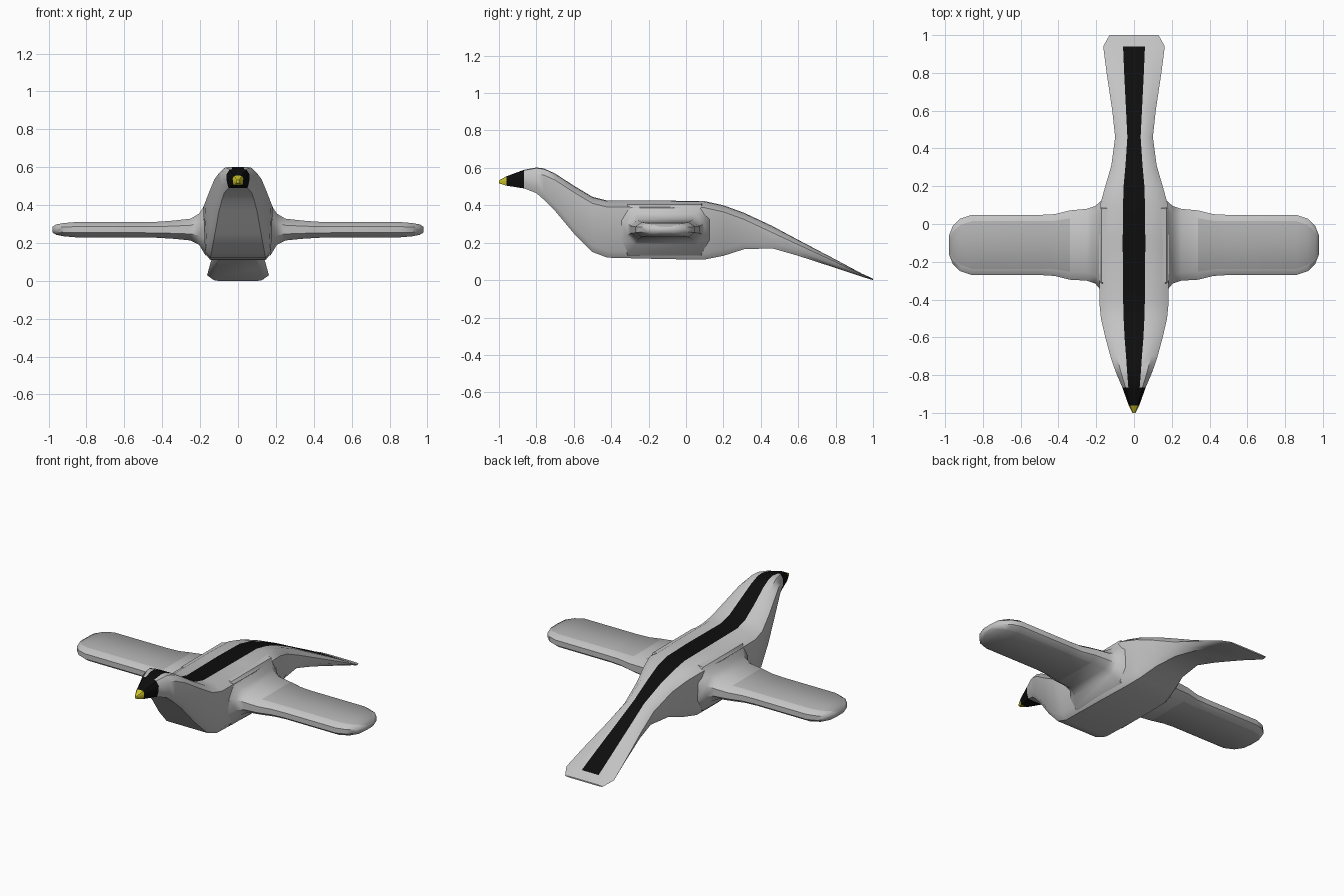
import bpy, bmesh, math

def material(name, rgb):
    m = bpy.data.materials.new(name)
    m.diffuse_color = (*rgb, 1)
    return m

GREY = material("feather grey", (0.55, 0.55, 0.55))
WING = material("wing grey", (0.42, 0.42, 0.42))
BLACK = material("black", (0.004, 0.004, 0.004))
YELLOW = material("beak yellow", (0.6, 0.55, 0.02))

def loft(name, rings, mats, rule=None, angle=40):
    """Skin closed rings of equal length and cap both ends."""
    bm = bmesh.new()
    vs = [[bm.verts.new(p) for p in r] for r in rings]
    n = len(rings[0])
    for i in range(len(vs) - 1):
        for j in range(n):
            k = (j + 1) % n
            f = bm.faces.new((vs[i][j], vs[i][k], vs[i + 1][k], vs[i + 1][j]))
            if rule:
                f.material_index = rule(i, j)
    bm.faces.new(vs[0])
    bm.faces.new(vs[-1])
    bmesh.ops.recalc_face_normals(bm, faces=bm.faces)
    me = bpy.data.meshes.new(name)
    bm.to_mesh(me)
    bm.free()
    ob = bpy.data.objects.new(name, me)
    bpy.context.collection.objects.link(ob)
    for m in mats:
        me.materials.append(m)
    bpy.ops.object.select_all(action='DESELECT')
    ob.select_set(True)
    bpy.context.view_layer.objects.active = ob
    bpy.ops.object.shade_smooth_by_angle(angle=math.radians(angle))
    return ob

def body_ring(y, w, bottom, top, stripe):
    h = top - bottom
    c = min(0.035, 0.3 * h)
    half = [(stripe, top), (max(0.72 * w, stripe * 1.1), top - 0.1 * c), (w, top - c),
            (0.95 * w, bottom + c), (0.8 * w, bottom)]
    return [(x, y, z) for x, z in half] + [(-x, y, z) for x, z in reversed(half)]

# Body: y, half width, bottom, top, stripe half width
BODY = [
    (-0.865, 0.062, 0.490, 0.590, 0.030), (-0.80, 0.09, 0.465, 0.602, 0.035),
    (-0.76, 0.105, 0.430, 0.597, 0.038), (-0.70, 0.125, 0.370, 0.570, 0.042),
    (-0.60, 0.152, 0.250, 0.505, 0.050), (-0.50, 0.175, 0.150, 0.445, 0.055),
    (-0.42, 0.183, 0.120, 0.425, 0.057), (-0.10, 0.185, 0.112, 0.425, 0.060),
    (0.10, 0.18, 0.110, 0.422, 0.058), (0.20, 0.152, 0.130, 0.400, 0.055),
    (0.31, 0.12, 0.165, 0.360, 0.045), (0.46, 0.10, 0.170, 0.290, 0.035),
    (0.60, 0.115, 0.130, 0.215, 0.042), (0.80, 0.145, 0.065, 0.110, 0.052),
    (0.94, 0.163, 0.018, 0.035, 0.058), (1.00, 0.13, 0.000, 0.008, 0.058),
]
# The closing segment of each ring is the back stripe, stopping short of the tail end
loft("body", [body_ring(*s) for s in BODY], [GREY, BLACK],
     lambda i, j: 1 if j == 9 and i < len(BODY) - 2 else 0)

# Black face and yellow beak continue the head
FACE = body_ring(-0.96, 0.028, 0.505, 0.555, 0.013)
loft("face", [body_ring(*BODY[0]), FACE], [BLACK])
loft("beak", [FACE, body_ring(-1.0, 0.008, 0.517, 0.533, 0.004)], [YELLOW])

def wing_ring(side, x, front, back, bottom, top, chamfer):
    mid, q = (bottom + top) / 2, (top - bottom) * 0.2
    half = [(front + chamfer, top), (front, mid + q), (front, mid - q), (front + chamfer, bottom),
            (back - chamfer, bottom), (back, mid - q), (back, mid + q), (back - chamfer, top)]
    return [(side * x, y, z) for y, z in half]

# Wing: x, front, back, bottom, top, chamfer; flared fairing at the root, rounded tip
WINGS = [
    (0.13, -0.36, 0.13, 0.120, 0.415, 0.045), (0.172, -0.355, 0.125, 0.135, 0.405, 0.045),
    (0.205, -0.315, 0.095, 0.190, 0.355, 0.045), (0.25, -0.300, 0.080, 0.213, 0.328, 0.045),
    (0.34, -0.295, 0.072, 0.222, 0.318, 0.042), (0.42, -0.275, 0.052, 0.227, 0.312, 0.035),
    (0.50, -0.270, 0.048, 0.230, 0.310, 0.033), (0.86, -0.270, 0.048, 0.230, 0.310, 0.033),
    (0.92, -0.250, 0.028, 0.235, 0.305, 0.033), (0.96, -0.210, -0.012, 0.243, 0.298, 0.030),
    (0.98, -0.160, -0.062, 0.255, 0.285, 0.020),
]
for side, label in ((1, "right"), (-1, "left")):
    loft(label + "_wing", [wing_ring(side, *s) for s in WINGS], [GREY, WING],
         lambda i, j: 1 if i > 3 and j in (3, 7) else 0)
